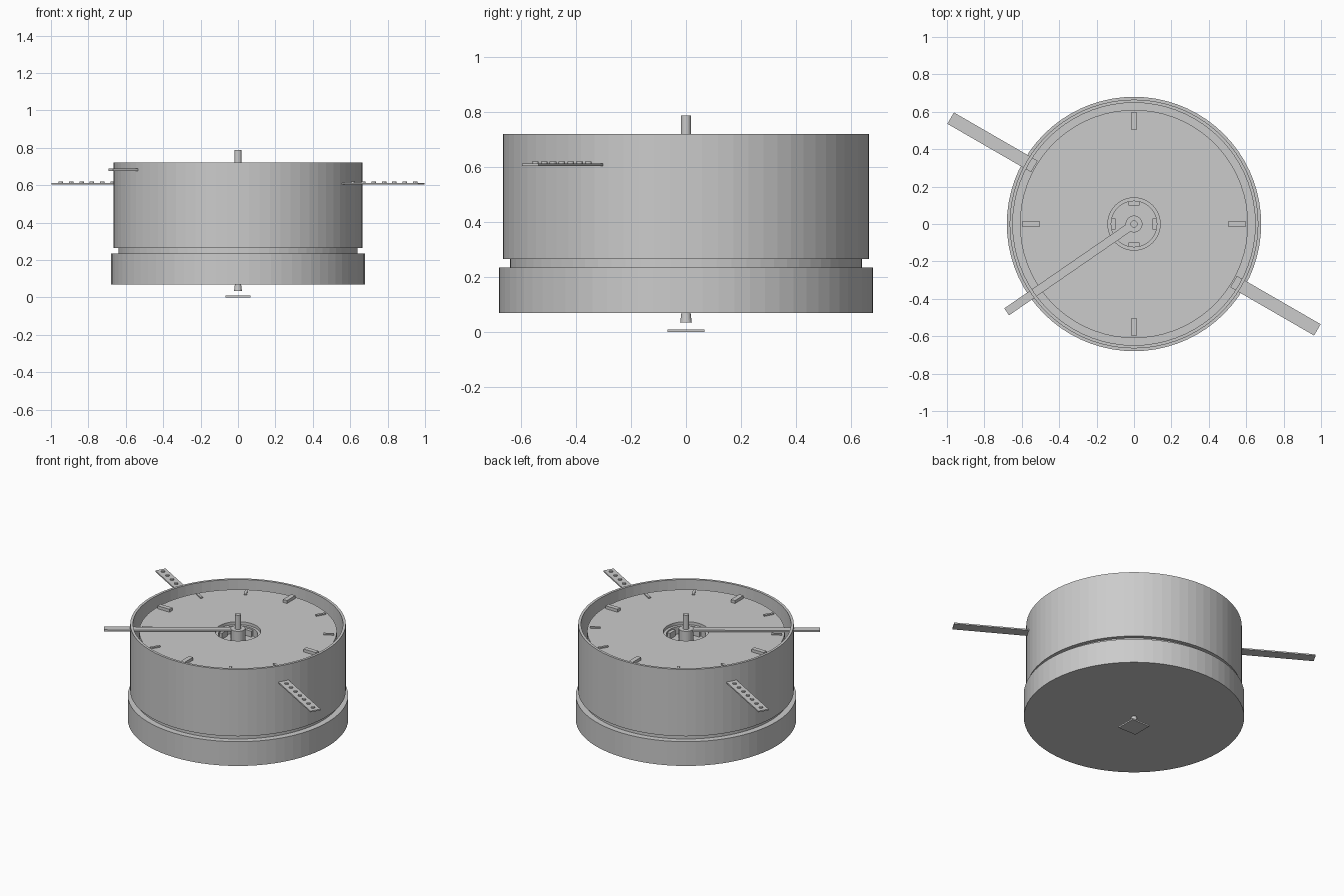
import bpy
import bmesh
from math import cos, sin, radians, pi
from mathutils import Matrix, Vector

cube = bpy.data.objects.get("Cube")
if cube:
    bpy.data.objects.remove(cube, do_unlink=True)

grey = bpy.data.materials.new("plain grey")
grey.use_nodes = True
colour = (0.6, 0.6, 0.6, 1)
grey.diffuse_color = colour
grey.node_tree.nodes["Principled BSDF"].inputs["Base Color"].default_value = colour


def finish(name, bm):
    bmesh.ops.remove_doubles(bm, verts=bm.verts, dist=0.0001)
    bmesh.ops.recalc_face_normals(bm, faces=bm.faces)
    mesh = bpy.data.meshes.new(name)
    bm.to_mesh(mesh)
    bm.free()
    mesh.materials.append(grey)
    obj = bpy.data.objects.new(name, mesh)
    bpy.context.scene.collection.objects.link(obj)
    return obj


def lathe(name, profile, steps=72):
    """Turn a closed (radius, height) outline around the z axis."""
    bm = bmesh.new()
    verts = [bm.verts.new((r, 0, z)) for r, z in profile]
    edges = [bm.edges.new((verts[i - 1], verts[i])) for i in range(len(verts))
             if profile[i - 1][0] + profile[i][0] > 0]
    bmesh.ops.spin(bm, geom=verts + edges, cent=(0, 0, 0), axis=(0, 0, 1),
                   angle=2 * pi, steps=steps)
    return finish(name, bm)


def tube(name, inner, outer, low, high, steps=72):
    return lathe(name, [(inner, low), (outer, low), (outer, high), (inner, high)], steps)


def add_box(bm, angle, start, end, width, low, high):
    """Box lying along a radius at the given angle."""
    place = (Matrix.Rotation(radians(angle), 4, 'Z')
             @ Matrix.Translation(((start + end) / 2, 0, (low + high) / 2))
             @ Matrix.Diagonal((end - start, width, high - low, 1)))
    bmesh.ops.create_cube(bm, size=1, matrix=place)


# Housing: base with a narrow neck, and the open drum above it
lathe("base", [(0, 0.07), (0.68, 0.07), (0.68, 0.235), (0.64, 0.235),
               (0.64, 0.27), (0, 0.27)])
tube("drum_wall", 0.648, 0.665, 0.265, 0.72)
tube("drum_floor_ring", 0.6, 0.65, 0.265, 0.28)

# Dial plate with a stepped centre well
lathe("dial_plate", [(0.14, 0.64), (0.61, 0.64), (0.61, 0.67), (0.14, 0.67)])
lathe("centre_well", [(0, 0.58), (0.15, 0.58), (0.15, 0.65), (0.122, 0.65),
                      (0.122, 0.6), (0, 0.6)], 48)

# Hour marks: four broad ones and eight thin ones
bm = bmesh.new()
for i in range(12):
    major = i % 3 == 0
    add_box(bm, i * 30, 0.505 if major else 0.53, 0.595,
            0.03 if major else 0.016, 0.665, 0.69 if major else 0.678)
finish("dial_marks", bm)

# Small lugs inside the well
bm = bmesh.new()
for i in range(4):
    add_box(bm, i * 90, 0.1, 0.13, 0.06, 0.59, 0.64)
finish("well_lugs", bm)

# Spindle, its sleeve and the long pointer
tube("spindle_sleeve", 0.018, 0.045, 0.59, 0.69, 32)
lathe("spindle", [(0, 0.5), (0.019, 0.5), (0.019, 0.787), (0, 0.787)], 24)
bm = bmesh.new()
add_box(bm, 214.6, 0.03, 0.827, 0.045, 0.677, 0.688)
finish("pointer", bm)

# Two opposite side bars with a row of studs
for side, angle in (("right", -30), ("left", 150)):
    bm = bmesh.new()
    add_box(bm, angle, 0.615, 1.132, 0.07, 0.603, 0.612)
    turn = Matrix.Rotation(radians(angle), 4, 'Z')
    for i in range(7):
        spot = turn @ Vector((0.71 + i * 0.064, 0, 0.614))
        bmesh.ops.create_cone(bm, cap_ends=True, segments=12, radius1=0.012,
                              radius2=0.012, depth=0.01,
                              matrix=Matrix.Translation(spot))
    finish(side + "_side_bar", bm)

# Bottom pin and the loose square plate under it
lathe("bottom_pin", [(0, 0.035), (0.021, 0.035), (0.016, 0.075), (0, 0.075)], 24)
bm = bmesh.new()
add_box(bm, 0, -0.067, 0.067, 0.134, 0, 0.01)
finish("foot_plate", bm)
